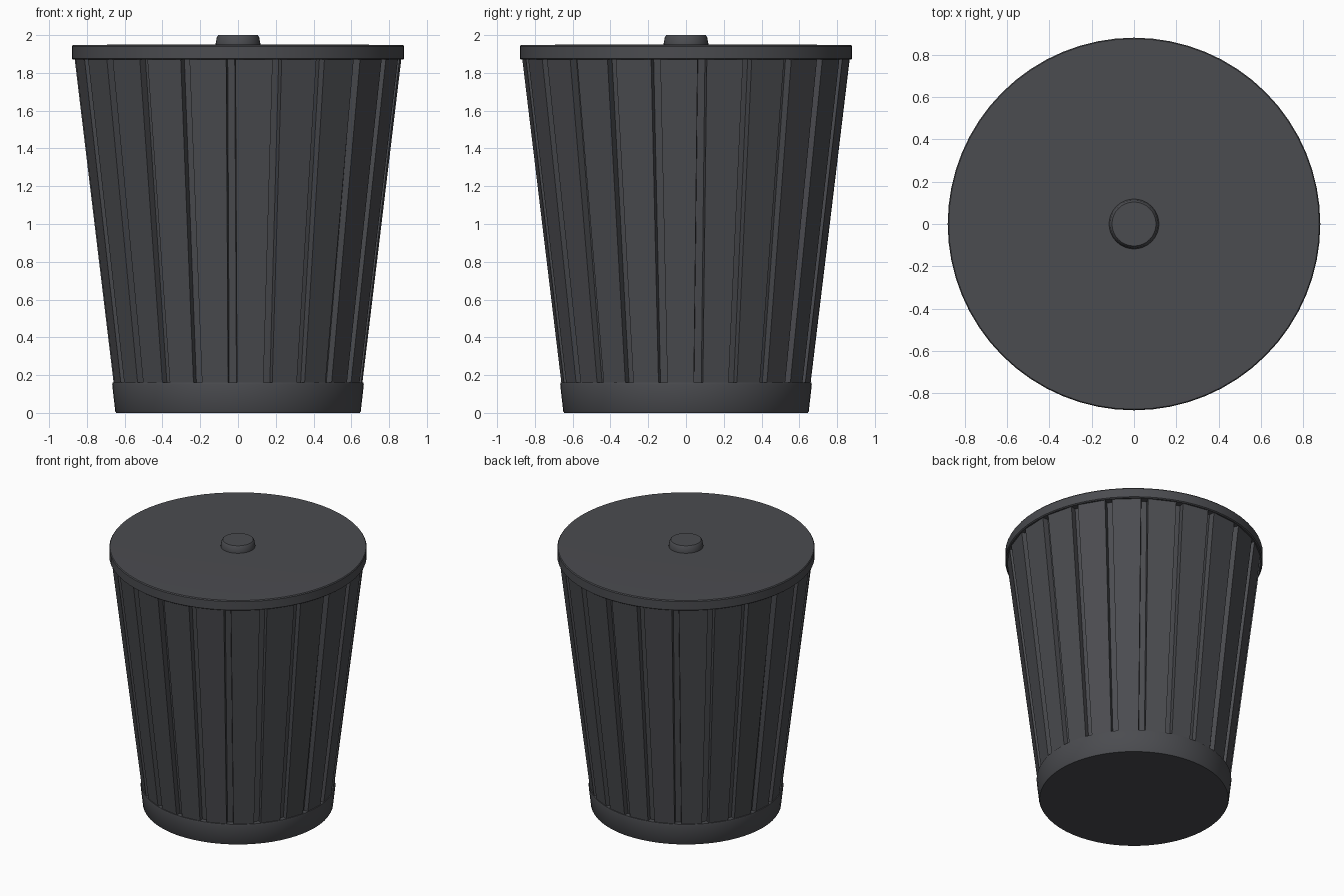
import bpy, bmesh
from math import sin, cos, pi, radians
from mathutils import Matrix

if "Cube" in bpy.data.objects:
    bpy.data.objects.remove(bpy.data.objects["Cube"])

N_SLATS = 22
mat = bpy.data.materials.new("dark_plastic")
mat.diffuse_color = (0.07, 0.072, 0.08, 1)
mat.use_nodes = True
mat.node_tree.nodes["Principled BSDF"].inputs["Base Color"].default_value = mat.diffuse_color


def finish(name, bm):
    bmesh.ops.recalc_face_normals(bm, faces=bm.faces)
    me = bpy.data.meshes.new(name)
    bm.to_mesh(me)
    bm.free()
    ob = bpy.data.objects.new(name, me)
    ob.data.materials.append(mat)
    bpy.context.collection.objects.link(ob)
    return ob


def lathe(name, profile, seg=64):
    """Closed solid of revolution from (radius, z) points, bottom to top."""
    bm = bmesh.new()
    rings = [[bm.verts.new((r * cos(2 * pi * i / seg), r * sin(2 * pi * i / seg), z))
              for i in range(seg)] for r, z in profile]
    for a, b in zip(rings, rings[1:]):
        for i in range(seg):
            j = (i + 1) % seg
            bm.faces.new((a[i], a[j], b[j], b[i]))
    bm.faces.new(rings[0])
    bm.faces.new(rings[-1])
    ob = finish(name, bm)
    bpy.ops.object.select_all(action='DESELECT')
    ob.select_set(True)
    bpy.context.view_layer.objects.active = ob
    bpy.ops.object.shade_smooth_by_angle(angle=radians(30))
    return ob


# Base band, inner bin wall, lid and knob
lathe("base_band", [(0.645, 0), (0.65, 0.008), (0.666, 0.15), (0.664, 0.16)])
lathe("bin_core", [(0.622, 0.12), (0.828, 1.90)])
lathe("lid", [(0.872, 1.87), (0.88, 1.876), (0.88, 1.94), (0.875, 1.947), (0.6, 1.95)])
lathe("lid_knob", [(0.118, 1.94), (0.118, 1.957), (0.112, 1.99), (0.104, 2.0)], 32)

# Flat tapered slats, separated by grooves of constant width
bm = bmesh.new()
for k in range(N_SLATS):
    corners = []
    for z, r, w in ((0.15, 0.655, 0.070), (1.88, 0.862, 0.099)):
        corners.append([bm.verts.new(p) for p in
                        ((r - 0.06, -w, z), (r, -w, z), (r, w, z), (r - 0.06, w, z))])
    lo, hi = corners
    bm.faces.new(lo)
    bm.faces.new(hi)
    for i in range(4):
        j = (i + 1) % 4
        bm.faces.new((lo[i], lo[j], hi[j], hi[i]))
    turn = Matrix.Rotation(radians(-2.5) + 2 * pi * k / N_SLATS, 3, 'Z')
    bmesh.ops.transform(bm, matrix=turn.to_4x4(), verts=lo + hi)
finish("side_slats", bm)
